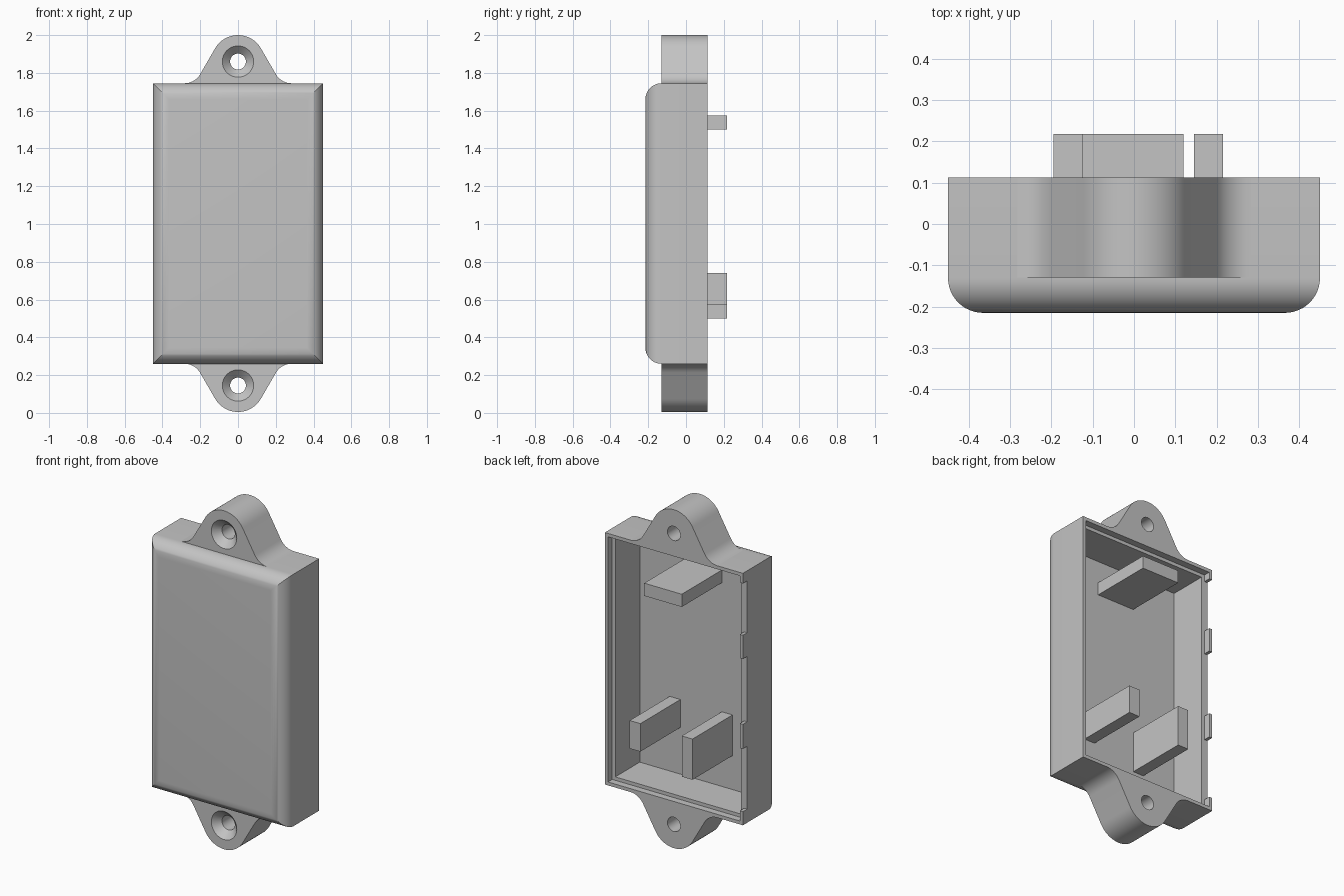
import bpy
import bmesh
import math
from mathutils import Vector

cube = bpy.data.objects.get("Cube")
if cube:
    bpy.data.objects.remove(cube, do_unlink=True)

# Overall dimensions
HALF_W, BOTTOM, TOP = 0.45, 0.26, 1.745
FRONT, BACK, ROUND = -0.215, 0.113, 0.085
LIP, WALL, STEP, FLOOR = 0.02, 0.04, 0.04, -0.155
LUG_FRONT = -0.13

grey = bpy.data.materials.new("light grey plastic")
grey.use_nodes = True
grey.diffuse_color = (0.55, 0.55, 0.55, 1)
grey.node_tree.nodes["Principled BSDF"].inputs["Base Color"].default_value = grey.diffuse_color


def make_object(name, bm):
    bmesh.ops.recalc_face_normals(bm, faces=bm.faces)
    mesh = bpy.data.meshes.new(name)
    bm.to_mesh(mesh)
    bm.free()
    mesh.materials.append(grey)
    obj = bpy.data.objects.new(name, mesh)
    bpy.context.collection.objects.link(obj)
    return obj


def loft(name, rings):
    """Skin a list of point rings and cap both ends."""
    bm = bmesh.new()
    loops = [[bm.verts.new(p) for p in ring] for ring in rings]
    for a, b in zip(loops, loops[1:]):
        for i in range(len(a)):
            j = (i + 1) % len(a)
            bm.faces.new((a[i], a[j], b[j], b[i]))
    bm.faces.new(loops[0])
    bm.faces.new(loops[-1])
    return make_object(name, bm)


def box(name, x0, x1, y0, y1, z0, z1):
    return loft(name, [[(x0, y, z0), (x1, y, z0), (x1, y, z1), (x0, y, z1)]
                       for y in (y0, y1)])


def cut(obj, cutter):
    """Subtract the cutter, bake the result and remove the cutter."""
    cutter.hide_render = True
    mod = obj.modifiers.new("cut", "BOOLEAN")
    mod.operation, mod.solver, mod.object = "DIFFERENCE", "EXACT", cutter
    bpy.context.view_layer.update()
    graph = bpy.context.evaluated_depsgraph_get()
    mesh = bpy.data.meshes.new_from_object(obj.evaluated_get(graph))
    obj.modifiers.clear()
    obj.data = mesh
    bpy.data.objects.remove(cutter, do_unlink=True)


def smooth(obj):
    bpy.ops.object.select_all(action="DESELECT")
    obj.select_set(True)
    bpy.context.view_layer.objects.active = obj
    bpy.ops.object.shade_smooth_by_angle(angle=math.radians(30))


# Housing: mitred round front edge, hollow back with a stepped rim
def rectangle(inset, y):
    x, z0, z1 = HALF_W - inset, BOTTOM + inset, TOP - inset
    return [(-x, y, z0), (x, y, z0), (x, y, z1), (-x, y, z1)]


rings = []
for i in range(13):
    a = math.pi / 2 * i / 12
    rings.append(rectangle(ROUND * (1 - math.sin(a)), FRONT + ROUND * (1 - math.cos(a))))
rings += [rectangle(inset, y) for inset, y in (
    (0, BACK), (LIP, BACK), (LIP, BACK - STEP), (WALL, BACK - STEP), (WALL, FLOOR))]
housing = loft("housing", rings)

# Clip slots through the rim on the right side
for low, high in ((0.34, 0.71), (0.855, 1.24), (1.38, 1.685)):
    cut(housing, box("slot_cutter", -0.5, -HALF_W + LIP + 0.005,
                     BACK - STEP, 0.2, low, high))
smooth(housing)


# Mounting lugs: round tip, sloped sides, flared base, countersunk hole
def lug_outline(base, direction):
    tip_r, flare_r, slope = 0.14, 0.095, math.radians(60)
    centre = 0.115
    half = [(tip_r * math.sin(slope * i / 12), centre + tip_r * math.cos(slope * i / 12))
            for i in range(13)]
    half += [(0.283 - flare_r * math.sin(slope * (1 - i / 8)),
              flare_r * (1 - math.cos(slope * (1 - i / 8)))) for i in range(9)]
    # Sink the foot slightly into the housing wall
    half.append((0.283, -0.02))
    points = half + [(-x, h) for x, h in reversed(half[1:])]
    return [(x, base + direction * h) for x, h in points]


def circle(radius, y, z):
    return [(radius * math.cos(math.tau * i / 40), y, z + radius * math.sin(math.tau * i / 40))
            for i in range(40)]


for name, base, direction in (("top_lug", TOP, 1), ("bottom_lug", BOTTOM, -1)):
    outline = lug_outline(base, direction)
    lug = loft(name, [[(x, y, z) for x, z in outline] for y in (LUG_FRONT, BACK)])
    z = base + direction * 0.115
    cut(lug, loft("hole_cutter", [circle(r, y, z) for r, y in (
        (0.093, LUG_FRONT - 0.01), (0.042, LUG_FRONT + 0.041), (0.042, 0.2))]))
    smooth(lug)

# Three pins standing on the housing floor
for name, x0, x1, z0, z1 in (("top_pin", -0.125, 0.12, 1.5, 1.575),
                             ("left_pin", 0.145, 0.215, 0.575, 0.74),
                             ("right_pin", -0.195, -0.125, 0.5, 0.74)):
    box(name, x0, x1, FLOOR - 0.01, 0.218, z0, z1)
